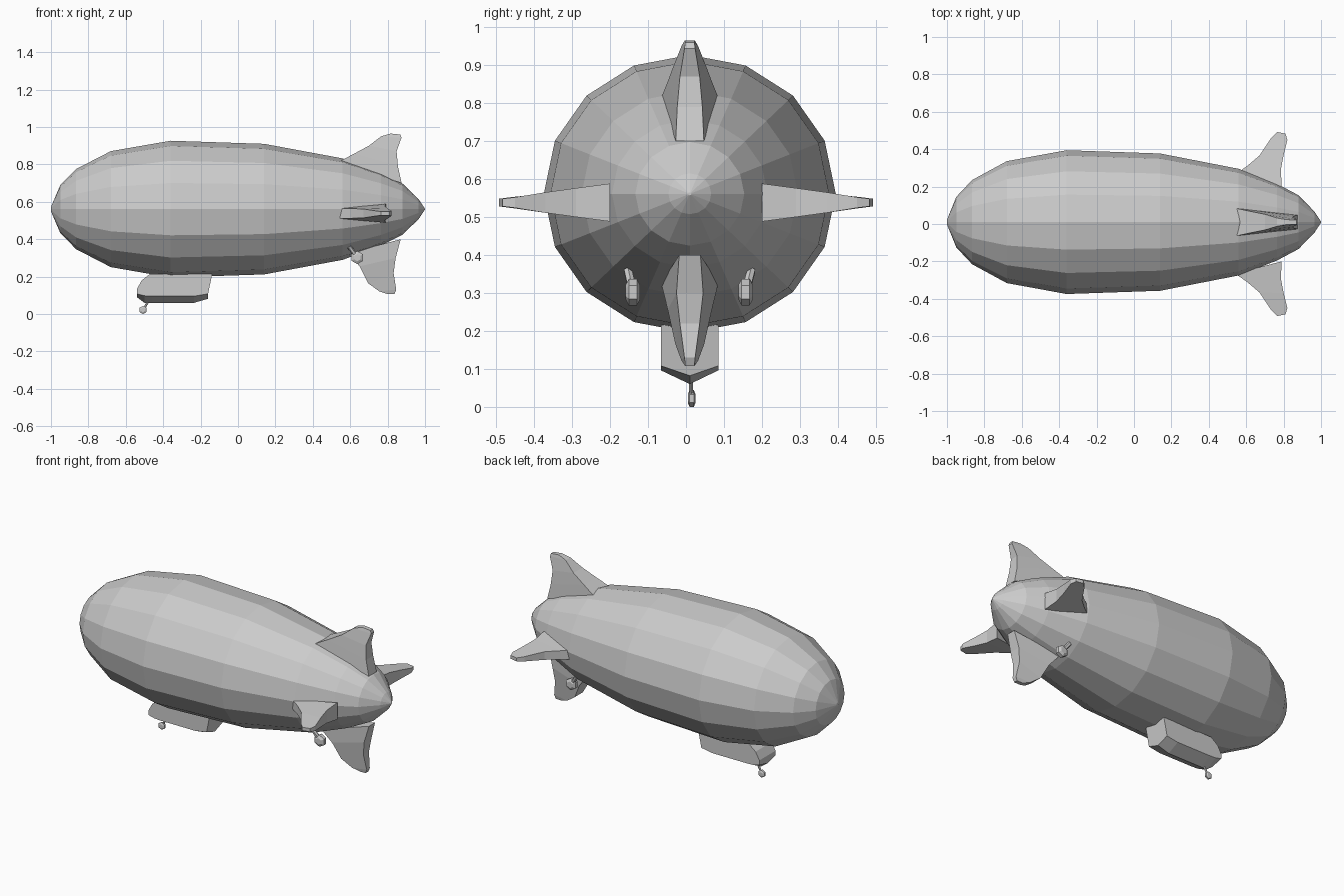
import bpy, bmesh, math
from mathutils import Vector


def loft(name, rings):
    """Skin closed rings of equal length and cap the ends."""
    bm = bmesh.new()
    rows = [[bm.verts.new(p) for p in r] for r in rings]
    n = len(rows[0])
    for a, b in zip(rows, rows[1:]):
        for i in range(n):
            j = (i + 1) % n
            bm.faces.new((a[i], a[j], b[j], b[i]))
    bm.faces.new(rows[0])
    bm.faces.new(rows[-1])
    bmesh.ops.remove_doubles(bm, verts=bm.verts, dist=0.0005)
    bmesh.ops.recalc_face_normals(bm, faces=bm.faces)
    me = bpy.data.meshes.new(name)
    bm.to_mesh(me)
    bm.free()
    ob = bpy.data.objects.new(name, me)
    bpy.context.collection.objects.link(ob)
    return ob


# Hull: 16-sided body of revolution along x (x, radius)
profile = [(-1, 0.012), (-0.95, 0.132), (-0.865, 0.22), (-0.68, 0.318),
           (-0.36, 0.375), (0.14, 0.358), (0.56, 0.278), (0.765, 0.2),
           (0.88, 0.14), (0.965, 0.055), (0.999, 0.004)]
loft("hull", [[(x, 0.01 + 1.025 * r * math.cos(i * math.pi / 8),
                0.561 + 0.975 * r * math.sin(i * math.pi / 8)) for i in range(16)]
              for x, r in profile])


# Fins: rows of (lead x, lead height, lead half width, trail x, trail height, trail half width)
def fin(name, rows, place):
    loft(name, [[place(lx, lh, -lw), place(lx, lh, lw), place(tx, th, tw), place(tx, th, -tw)]
                for lx, lh, lw, tx, th, tw in rows])


fin("top_fin", [(0.54, 0.815, 0.075, 0.875, 0.70, 0.037),
                (0.62, 0.857, 0.058, 0.855, 0.79, 0.033),
                (0.70, 0.90, 0.042, 0.848, 0.87, 0.026),
                (0.765, 0.95, 0.022, 0.874, 0.943, 0.014),
                (0.815, 0.965, 0.013, 0.868, 0.96, 0.012)],
    lambda x, h, w: (x, 0.01 + w, h))
fin("bottom_fin", [(0.59, 0.325, 0.075, 0.87, 0.40, 0.028),
                   (0.65, 0.255, 0.058, 0.843, 0.30, 0.035),
                   (0.695, 0.165, 0.038, 0.832, 0.22, 0.026),
                   (0.755, 0.122, 0.022, 0.846, 0.13, 0.014),
                   (0.80, 0.107, 0.012, 0.837, 0.108, 0.012)],
    lambda x, h, w: (x, 0.01 + w, h))
for side, s in (("left", -1), ("right", 1)):
    fin(side + "_fin", [(0.54, 0.265, 0.027, 0.79, 0.20, 0.05),
                        (0.605, 0.31, 0.026, 0.785, 0.29, 0.038),
                        (0.67, 0.365, 0.024, 0.80, 0.37, 0.027),
                        (0.735, 0.462, 0.014, 0.82, 0.45, 0.014),
                        (0.765, 0.492, 0.01, 0.81, 0.483, 0.01)],
        lambda x, h, w, s=s: (x, s * h, 0.538 + w))

# Gondola: (top x, top z, lower x, chine z, keel z)
gondola = [(-0.54, 0.135, -0.54, 0.108, 0.09), (-0.515, 0.18, -0.50, 0.098, 0.06),
           (-0.47, 0.215, -0.46, 0.096, 0.06), (-0.20, 0.215, -0.235, 0.096, 0.06),
           (-0.138, 0.215, -0.16, 0.108, 0.082)]
loft("gondola", [[(tx, -0.066, tz), (bx, -0.066, cz), (bx, 0.01, kz),
                  (bx, 0.085, cz), (tx, 0.085, tz)] for tx, tz, bx, cz, kz in gondola])


# Wheels: bevelled hexagonal discs hung from slanted struts
def wheel(name, centre, r, half, top, thick):
    cx, cy, cz = centre
    loft(name, [[(cx + k * r * math.cos(a), cy + o * half, cz + k * r * math.sin(a))
                 for a in (math.pi / 6 + i * math.pi / 3 for i in range(6))]
                for o, k in ((-1, 0.55), (-0.55, 1), (0.55, 1), (1, 0.55))])
    a, b = Vector(centre), Vector(top)
    d = (b - a).normalized()
    u = d.cross(Vector((0, 1, 0))).normalized() * thick
    v = d.cross(u)
    loft(name + "_strut", [[p + u * math.cos(i * math.pi / 3) + v * math.sin(i * math.pi / 3)
                            for i in range(6)] for p in (a, b)])


wheel("front_wheel", (-0.508, 0.015, 0.022), 0.022, 0.01, (-0.475, 0.012, 0.075), 0.006)
wheel("left_rear_wheel", (0.638, -0.14, 0.302), 0.035, 0.019, (0.595, -0.153, 0.36), 0.012)
wheel("right_rear_wheel", (0.638, 0.157, 0.302), 0.035, 0.019, (0.595, 0.172, 0.36), 0.012)
